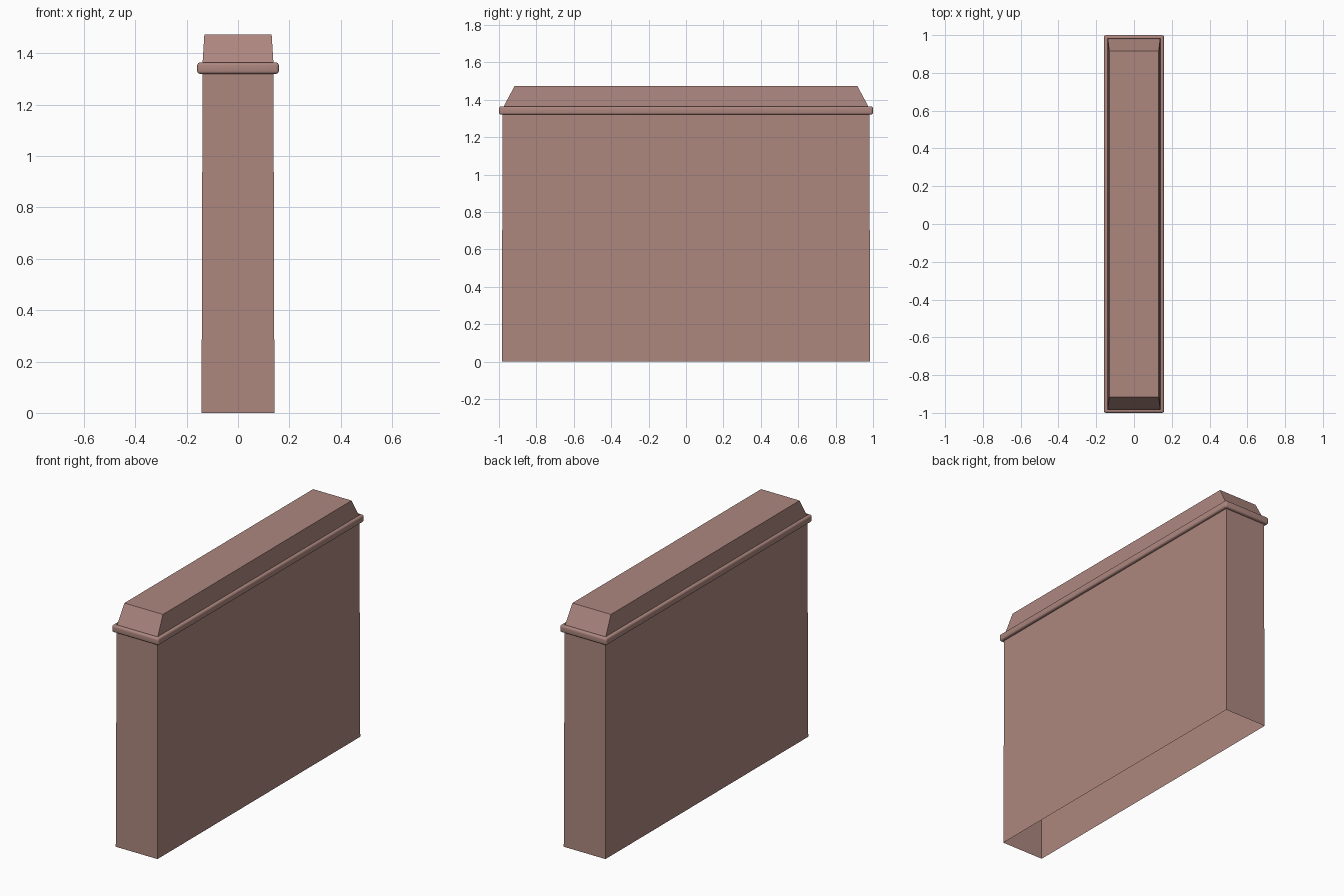
import bpy, bmesh

if "Cube" in bpy.data.objects:
    bpy.data.objects.remove(bpy.data.objects["Cube"])

mat = bpy.data.materials.new("dusty_rose_stone")
mat.diffuse_color = (0.42, 0.242, 0.212, 1.0)
mat.use_nodes = True
mat.node_tree.nodes["Principled BSDF"].inputs["Base Color"].default_value = mat.diffuse_color


def finish(name, bm):
    mesh = bpy.data.meshes.new(name)
    bm.to_mesh(mesh)
    bm.free()
    mesh.materials.append(mat)
    obj = bpy.data.objects.new(name, mesh)
    bpy.context.collection.objects.link(obj)
    return obj


def rect_shell(name, levels, close_top=False):
    """Stack rectangles (half x, half y, z) into an open-bottomed shell."""
    bm = bmesh.new()
    rings = [[bm.verts.new((sx * hx, sy * hy, z))
              for sx, sy in ((-1, -1), (1, -1), (1, 1), (-1, 1))]
             for hx, hy, z in levels]
    for a, b in zip(rings, rings[1:]):
        for i in range(4):
            j = (i + 1) % 4
            bm.faces.new((a[i], a[j], b[j], b[i]))
    if close_top:
        bm.faces.new(rings[-1])
    return finish(name, bm)


# Hollow wall body, open underneath, very slightly tapered
rect_shell("wall_body", [(0.142, 0.984, 0.0), (0.138, 0.981, 1.342)])

# Sloped coping on top
rect_shell("sloped_cap", [(0.138, 0.981, 1.342), (0.138, 0.976, 1.362),
                          (0.131, 0.916, 1.474)], close_top=True)

# Rounded trim band: bevelled box with the middle opened up
bm = bmesh.new()
bmesh.ops.create_cube(bm, size=1.0)
for v in bm.verts:
    v.co = (v.co.x * 0.318, v.co.y * 2.0, 1.342 + v.co.z * 0.044)
bmesh.ops.bevel(bm, geom=bm.edges[:], offset=0.011, segments=4,
                profile=0.5, affect='EDGES')
bm.normal_update()
flat = [f for f in bm.faces if abs(f.normal.z) > 0.999 and f.calc_area() > 0.1]
bmesh.ops.inset_individual(bm, faces=flat, thickness=0.0105)
bmesh.ops.delete(bm, geom=flat, context='FACES')
band = finish("trim_band", bm)

bpy.context.view_layer.objects.active = band
band.select_set(True)
bpy.ops.object.shade_smooth_by_angle(angle=0.6)
